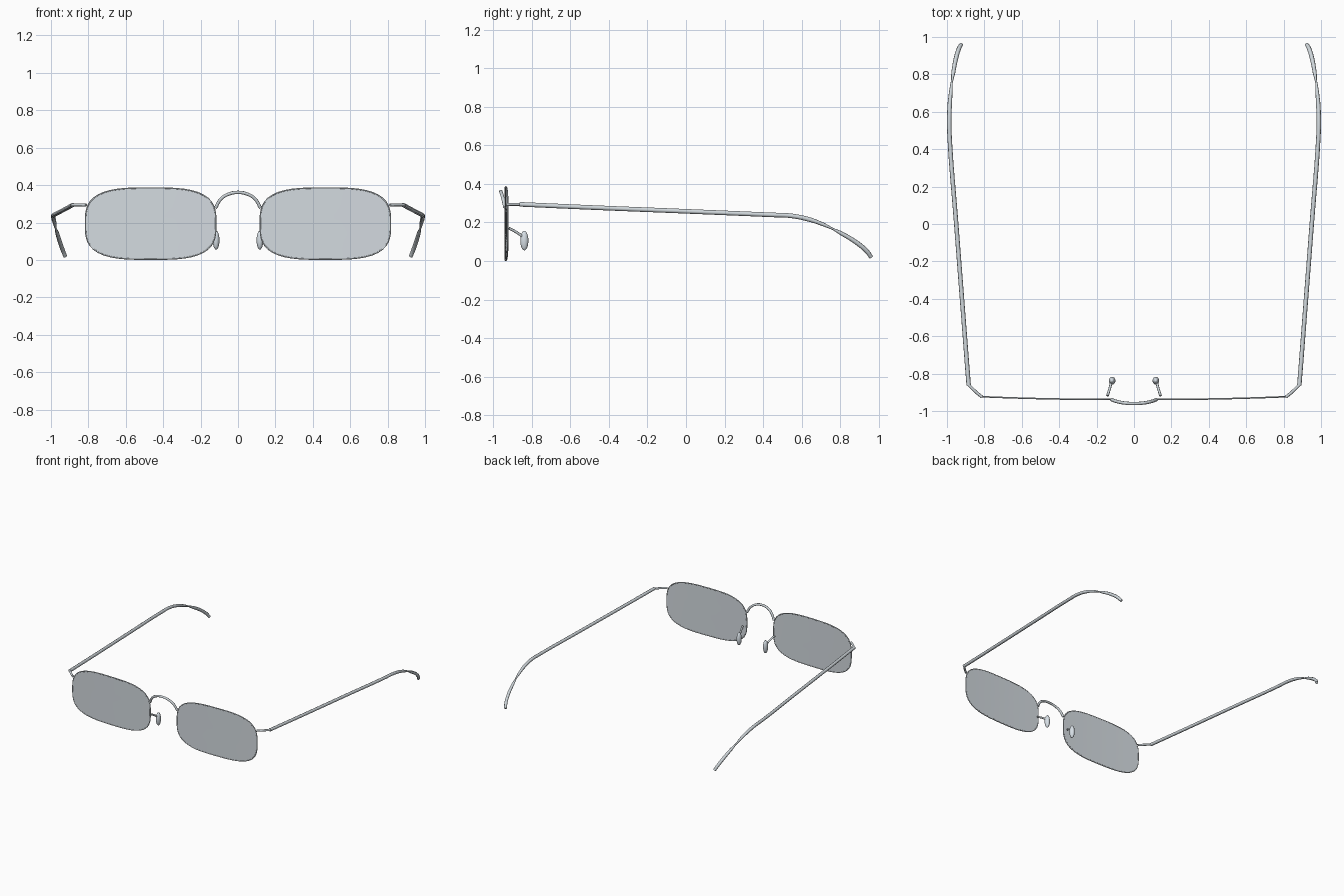
import bpy, bmesh, math
from mathutils import Vector

cube = bpy.data.objects.get("Cube")
if cube:
    bpy.data.objects.remove(cube, do_unlink=True)


def material(name, rgb):
    m = bpy.data.materials.new(name)
    m.use_nodes = True
    m.diffuse_color = (*rgb, 1)
    bsdf = next(n for n in m.node_tree.nodes if n.type == 'BSDF_PRINCIPLED')
    bsdf.inputs["Base Color"].default_value = (*rgb, 1)
    return m


METAL = material("grey metal", (0.62, 0.67, 0.70))
GLASS = material("tinted glass", (0.66, 0.71, 0.75))
PAD = material("pale pad", (0.68, 0.74, 0.79))


def activate(obj):
    bpy.ops.object.select_all(action='DESELECT')
    obj.select_set(True)
    bpy.context.view_layer.objects.active = obj


def finish(obj):
    """Turn curves and modifiers into plain mesh, then smooth it."""
    activate(obj)
    bpy.ops.object.convert(target='MESH')
    bpy.ops.object.shade_smooth_by_angle(angle=math.radians(50))


def tube(name, points, radius, mat, cyclic=False, smooth=True, radii=None):
    """Round wire swept along a path."""
    cu = bpy.data.curves.new(name, 'CURVE')
    cu.dimensions = '3D'
    cu.bevel_depth = radius
    cu.bevel_resolution = 2
    cu.use_fill_caps = True
    cu.resolution_u = 6
    sp = cu.splines.new('BEZIER' if smooth else 'POLY')
    pts = sp.bezier_points if smooth else sp.points
    pts.add(len(points) - 1)
    for i, (p, co) in enumerate(zip(pts, points)):
        p.co = co if smooth else (*co, 1)
        p.radius = radii[i] if radii else 1
        if smooth:
            p.handle_left_type = p.handle_right_type = 'AUTO'
    sp.use_cyclic_u = cyclic
    cu.materials.append(mat)
    obj = bpy.data.objects.new(name, cu)
    bpy.context.collection.objects.link(obj)
    finish(obj)


# Lens outline: a rounded rectangle, curving back gently to the outside
SEGMENTS = 64
CENTRE_X, CENTRE_Z = 0.467, 0.194


def lens_point(side, i, scale=1.0):
    a = 2 * math.pi * i / SEGMENTS
    c, s = math.cos(a), math.sin(a)
    r = scale * (abs(c) ** 3.2 + abs(s) ** 3.2) ** (-1 / 3.2)
    x = CENTRE_X + 0.348 * r * c
    z = CENTRE_Z + 0.190 * r * s
    y = -0.938 + 0.015 * ((x - 0.12) / 0.7) ** 2
    return Vector((side * x, y, z))


def lens(name, side):
    bm = bmesh.new()
    rings = [[bm.verts.new(lens_point(side, i, k / 4)) for i in range(SEGMENTS)]
             for k in range(1, 5)]
    centre = bm.verts.new(lens_point(side, 0, 0))
    for i in range(SEGMENTS):
        j = (i + 1) % SEGMENTS
        bm.faces.new((centre, rings[0][i], rings[0][j]))
        for a, b in zip(rings, rings[1:]):
            bm.faces.new((a[i], b[i], b[j], a[j]))
    bmesh.ops.recalc_face_normals(bm, faces=bm.faces)
    me = bpy.data.meshes.new(name)
    bm.to_mesh(me)
    bm.free()
    me.materials.append(GLASS)
    obj = bpy.data.objects.new(name, me)
    bpy.context.collection.objects.link(obj)
    mod = obj.modifiers.new("thickness", 'SOLIDIFY')
    mod.thickness = 0.005
    mod.offset = 0
    finish(obj)


def nose_pad(name, side):
    bpy.ops.mesh.primitive_uv_sphere_add(segments=20, ring_count=12, radius=1,
                                         location=(side * 0.117, -0.838, 0.106))
    obj = bpy.context.object
    obj.name = name
    obj.scale = (0.018, 0.021, 0.051)
    obj.data.materials.append(PAD)
    bpy.ops.object.shade_smooth()


for label, side in (("left", 1), ("right", -1)):
    def path(*pts):
        return [(side * x, y, z) for x, y, z in pts]

    # Lens and its fine wire rim
    lens(label + "_lens", side)
    tube(label + "_rim", [lens_point(side, i) for i in range(SEGMENTS)],
         0.004, METAL, cyclic=True, smooth=False)

    # Nose pad on a short arm
    nose_pad(label + "_nose_pad", side)
    tube(label + "_pad_arm",
         path((0.142, -0.918, 0.170), (0.130, -0.880, 0.150), (0.120, -0.842, 0.124)),
         0.007, METAL)

    # Hinge between rim and temple
    tube(label + "_hinge",
         path((0.812, -0.925, 0.293), (0.840, -0.903, 0.294), (0.887, -0.858, 0.294)),
         0.008, METAL, smooth=False)

    # Straight temple bending down at the ear, tapering to a thin end
    tube(label + "_temple",
         path((0.884, -0.862, 0.294), (0.912, -0.500, 0.278), (0.952, 0.020, 0.257),
              (0.985, 0.450, 0.239), (0.988, 0.540, 0.235), (0.985, 0.640, 0.215),
              (0.979, 0.710, 0.190), (0.973, 0.775, 0.160)),
         0.0118, METAL, radii=(1, 1, 1, 1, 1, 1, 0.8, 0.35))

    # Ear tip
    tube(label + "_ear_tip",
         path((0.975, 0.750, 0.172), (0.966, 0.810, 0.141), (0.952, 0.885, 0.095),
              (0.936, 0.938, 0.050), (0.924, 0.960, 0.020)),
         0.0118, METAL, radii=(0.35, 0.9, 1, 1, 0.9))

# Arched bridge
tube("bridge",
     [(-0.120, -0.939, 0.278), (-0.092, -0.949, 0.325), (-0.050, -0.957, 0.352),
      (0, -0.960, 0.361),
      (0.050, -0.957, 0.352), (0.092, -0.949, 0.325), (0.120, -0.939, 0.278)],
     0.009, METAL)
